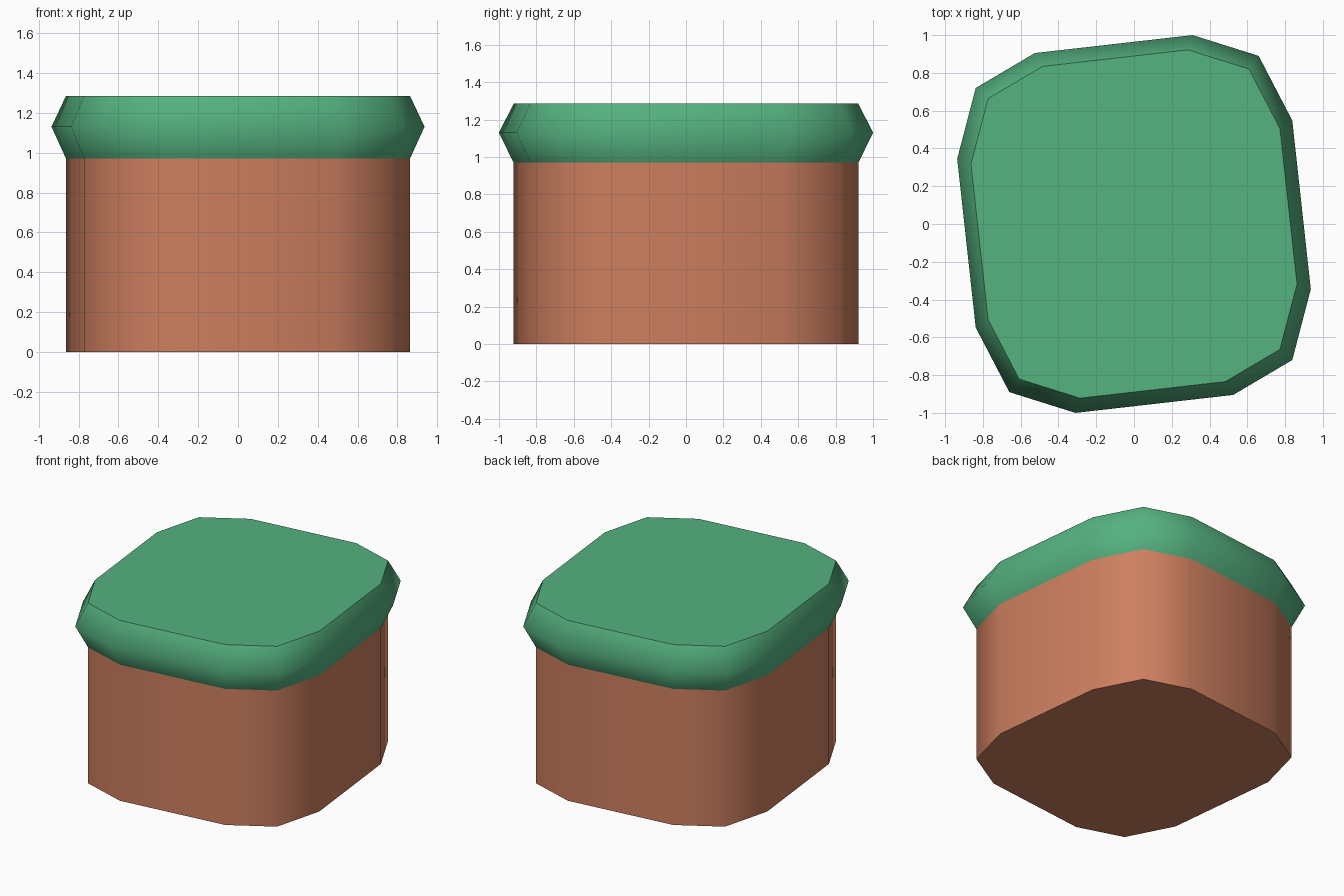
import bpy, bmesh, math

if "Cube" in bpy.data.objects:
    bpy.data.objects.remove(bpy.data.objects["Cube"])

# Half of the rounded outline; the other half is its 180 degree rotation
HALF = [(0.31, 1.0), (-0.525, 0.905), (-0.838, 0.72),
        (-0.936, 0.345), (-0.838, -0.548), (-0.66, -0.89)]
OUTLINE = HALF + [(-x, -y) for x, y in HALF]
INNER = 0.922  # body and cap-top size relative to the widest ring


def material(name, color):
    mat = bpy.data.materials.new(name)
    mat.diffuse_color = (*color, 1)
    mat.use_nodes = True
    mat.node_tree.nodes["Principled BSDF"].inputs["Base Color"].default_value = mat.diffuse_color
    return mat


def loft(name, rings, mat, cap_bottom, cap_top):
    """Join scaled copies of the outline, given as (height, scale)."""
    bm = bmesh.new()
    loops = [[bm.verts.new((x * s, y * s, z)) for x, y in OUTLINE]
             for z, s in rings]
    n = len(OUTLINE)
    for low, high in zip(loops, loops[1:]):
        for i in range(n):
            j = (i + 1) % n
            bm.faces.new((low[i], low[j], high[j], high[i]))
    if cap_bottom:
        bm.faces.new(loops[0][::-1])
    if cap_top:
        bm.faces.new(loops[-1])
    mesh = bpy.data.meshes.new(name)
    bm.to_mesh(mesh)
    bm.free()
    mesh.materials.append(mat)
    obj = bpy.data.objects.new(name, mesh)
    bpy.context.collection.objects.link(obj)
    bpy.ops.object.select_all(action='DESELECT')
    obj.select_set(True)
    bpy.context.view_layer.objects.active = obj
    bpy.ops.object.shade_smooth_by_angle(angle=math.radians(60))
    return obj


# Straight earthy base block
loft("earth_base", [(0, INNER), (0.97, INNER)],
     material("terracotta", (0.61, 0.212, 0.115)), True, False)

# Bulging grassy cap
loft("grass_cap", [(0.97, INNER), (1.13, 1.0), (1.285, INNER)],
     material("grass green", (0.091, 0.445, 0.216)), False, True)
